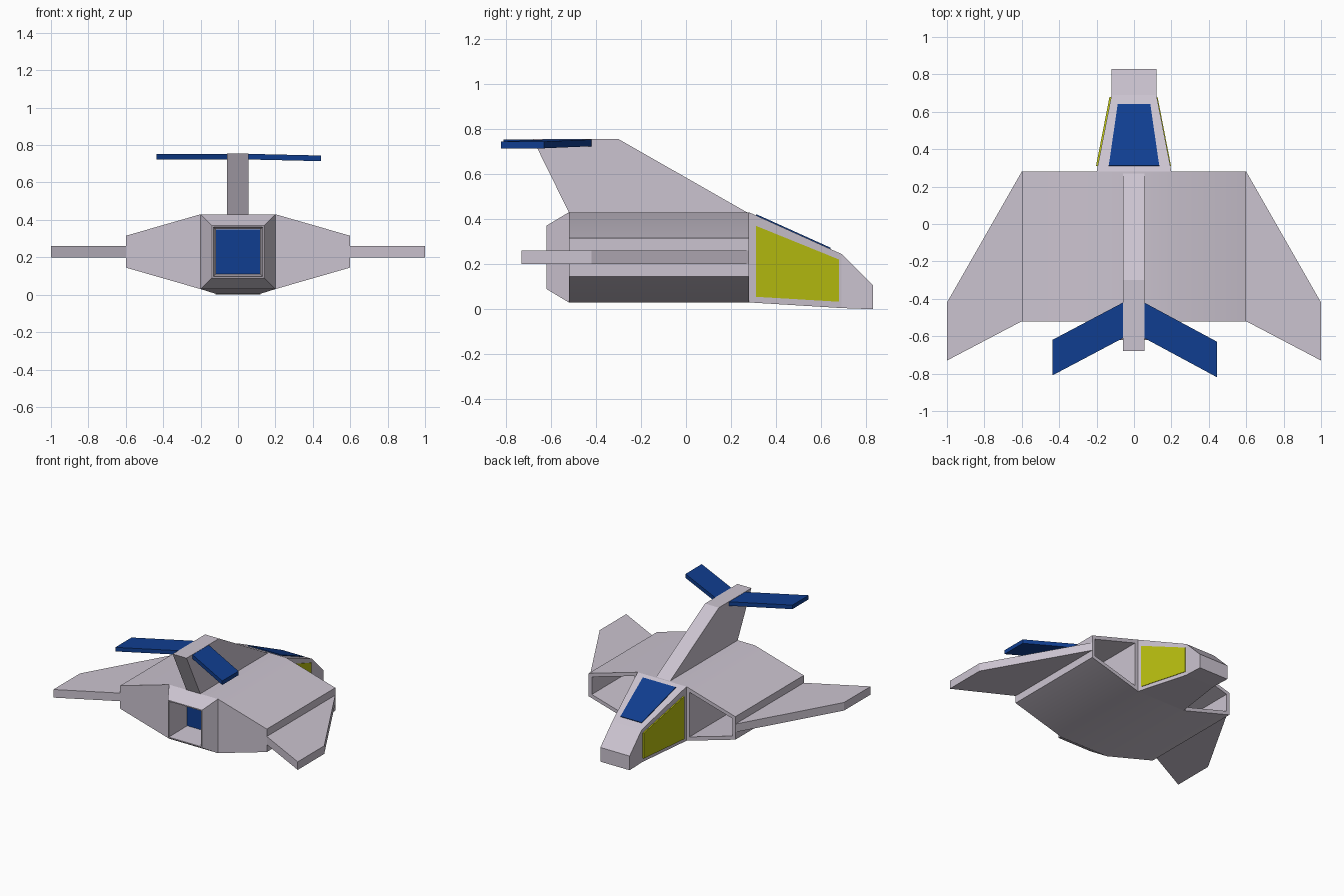
import bpy, bmesh, math
from mathutils import Vector

cube = bpy.data.objects.get("Cube")
if cube:
    bpy.data.objects.remove(cube, do_unlink=True)


def material(name, rgb):
    m = bpy.data.materials.new(name)
    m.use_nodes = True
    m.diffuse_color = (*rgb, 1)
    m.node_tree.nodes["Principled BSDF"].inputs["Base Color"].default_value = (*rgb, 1)
    return m


GREY = material("pale grey", (0.60, 0.55, 0.63))
BLUE = material("deep blue", (0.005, 0.048, 0.28))
LIME = material("lime yellow", (0.48, 0.52, 0.005))


def loft(bm, rings):
    """Skin matching rings of points and cap both ends."""
    loops = [[bm.verts.new(p) for p in ring] for ring in rings]
    n = len(loops[0])
    for a, b in zip(loops, loops[1:]):
        for i in range(n):
            j = (i + 1) % n
            bm.faces.new((a[i], a[j], b[j], b[i]))
    bm.faces.new(loops[0][::-1])
    bm.faces.new(loops[-1])


def finish(name, bm, mat, smooth=False):
    bmesh.ops.recalc_face_normals(bm, faces=bm.faces)
    me = bpy.data.meshes.new(name)
    bm.to_mesh(me)
    bm.free()
    me.materials.append(mat)
    ob = bpy.data.objects.new(name, me)
    bpy.context.collection.objects.link(ob)
    if smooth:
        bpy.ops.object.select_all(action='DESELECT')
        ob.select_set(True)
        bpy.context.view_layer.objects.active = ob
        bpy.ops.object.shade_smooth_by_angle(angle=math.radians(30))
    return ob


def slab(name, pts, offset, mat):
    """Flat outline thickened along an offset vector."""
    bm = bmesh.new()
    loft(bm, [pts, [Vector(p) + Vector(offset) for p in pts]])
    return finish(name, bm, mat)


def box_ring(y, half, low, high):
    return [(-half, y, low), (half, y, low), (half, y, high), (-half, y, high)]


MID = 0.23            # height of the hull's centre line
REAR, FRONT = -0.52, 0.28


# Hull: central body with a recessed exhaust, and a hollow intake on each side
def square(y, r):
    return box_ring(y, r, MID - r, MID + r)


def pod_ring(side, y, inner, outer, tall, short):
    return [(side * x, y, MID + z) for x, z in
            ((inner, tall), (outer, short), (outer, -short), (inner, -tall))]


hull = bmesh.new()
loft(hull, [square(-0.42, 0.12), square(-0.62, 0.132), square(-0.62, 0.14),
            square(REAR, 0.2), square(FRONT, 0.2)])
for side in (-1, 1):
    loft(hull, [pod_ring(side, REAR, 0.2, 0.6, 0.2, 0.085),
                pod_ring(side, FRONT, 0.2, 0.6, 0.2, 0.085),
                pod_ring(side, FRONT, 0.225, 0.575, 0.165, 0.065),
                pod_ring(side, -0.42, 0.225, 0.575, 0.165, 0.065)])
bmesh.ops.remove_doubles(hull, verts=hull.verts, dist=0.0001)
shared = [f for f in hull.faces
          if all(abs(abs(v.co.x) - 0.2) < 0.001 for v in f.verts)
          and abs(f.normal.y) < 0.5 and abs(f.calc_center_median().x) > 0.19]
bmesh.ops.delete(hull, geom=shared, context='FACES')
finish("hull", hull, GREY, smooth=True)

# Glowing exhaust plate at the bottom of the recess
slab("exhaust_plate", square(-0.42, 0.118), (0, -0.006, 0), BLUE)

# Nose
nose = bmesh.new()
loft(nose, [box_ring(FRONT, 0.2, 0.03, 0.43), box_ring(0.69, 0.12, 0.005, 0.245),
            box_ring(0.83, 0.12, 0, 0.105)])
finish("nose", nose, GREY)


# Cockpit windows lying on the sloping nose faces
def nose_x(y):
    return 0.2 - (y - FRONT) * 0.08 / 0.41


def nose_z(y):
    return 0.43 - (y - FRONT) * 0.185 / 0.41


slab("windscreen", [(x, y, nose_z(y)) for x, y in
                    ((-0.135, 0.31), (0.135, 0.31), (0.087, 0.64), (-0.087, 0.64))],
     (0, 0.002, 0.005), BLUE)
for label, side, lift in (("left", 1, 0.004), ("right", -1, 0.009)):
    slab(label + "_side_window",
         [(side * nose_x(y), y, z) for y, z in
          ((0.31, 0.055), (0.68, 0.033), (0.68, 0.22), (0.31, 0.37))],
         (side * lift, 0, 0), LIME)

# Swept wings
for label, side in (("left", 1), ("right", -1)):
    slab(label + "_wing",
         [(side * x, y, 0.2) for x, y in
          ((0.6, FRONT), (1, -0.42), (1, -0.73), (0.6, REAR))],
         (0, 0, 0.06), GREY)

# Tail fin
slab("tail_fin", [(-0.059, y, z) for y, z in
                  ((REAR, 0.43), (0.27, 0.43), (-0.3, 0.755), (-0.68, 0.755))],
     (0.114, 0, 0), GREY)

# Swept tailplanes, the left one drooping slightly
for label, root, tip, sweep, droop in (("left", 0.055, 0.445, 0.21, 0.009),
                                       ("right", -0.059, -0.437, 0.2, 0)):
    slab(label + "_tailplane",
         [(root, -0.42, 0.723), (tip, -0.42 - sweep, 0.723 - droop),
          (tip, -0.61 - sweep, 0.723 - droop), (root, -0.61, 0.723)],
         (0, 0, 0.03), BLUE)
